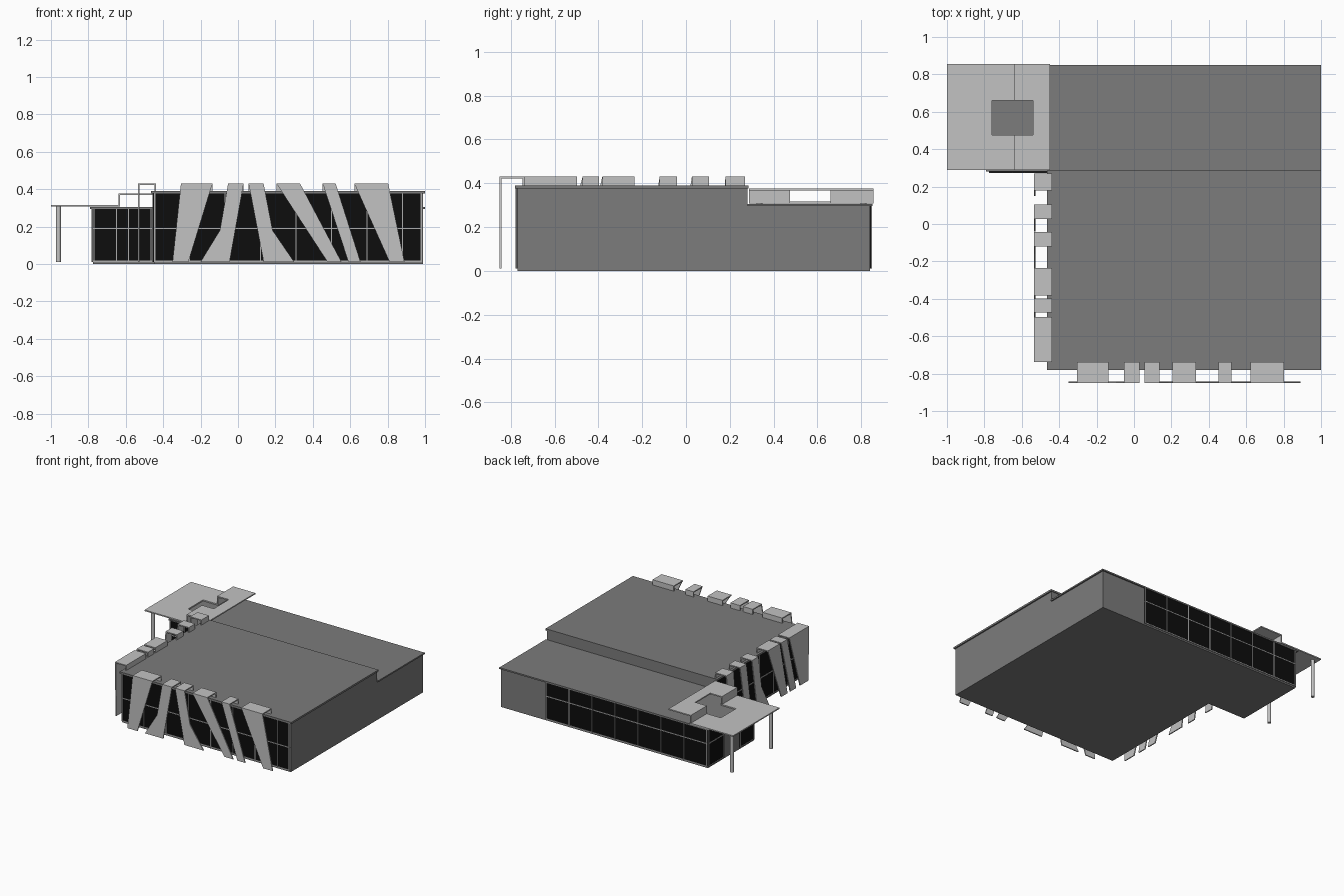
import bpy, bmesh
from mathutils import Vector

if "Cube" in bpy.data.objects:
    bpy.data.objects.remove(bpy.data.objects["Cube"])


def material(name, v):
    m = bpy.data.materials.new(name)
    m.diffuse_color = (v, v, v, 1)
    m.use_nodes = True
    m.node_tree.nodes["Principled BSDF"].inputs["Base Color"].default_value = m.diffuse_color
    return m


GREY = material("wall grey", 0.2)
LIGHT = material("light panel grey", 0.54)
GLASS = material("black glass", 0.004)
FRAME = material("frame grey", 0.42)


def finish(name, bm, mat):
    bmesh.ops.recalc_face_normals(bm, faces=bm.faces)
    me = bpy.data.meshes.new(name)
    bm.to_mesh(me)
    bm.free()
    me.materials.append(mat)
    ob = bpy.data.objects.new(name, me)
    bpy.context.collection.objects.link(ob)
    return ob


def add_box(bm, x0, x1, y0, y1, z0, z1):
    vs = bmesh.ops.create_cube(bm, size=1)["verts"]
    for v in vs:
        v.co = Vector((x1 if v.co.x > 0 else x0, y1 if v.co.y > 0 else y0,
                       z1 if v.co.z > 0 else z0))


def add_prism(bm, pts, offset):
    """Extrude a planar outline by an offset vector."""
    f = bm.faces.new([bm.verts.new(p) for p in pts])
    ext = bmesh.ops.extrude_face_region(bm, geom=[f])["geom"]
    # the starting face is kept as the opposite cap
    if not f.is_valid:
        return
    bmesh.ops.translate(bm, vec=offset,
                        verts=[v for v in ext if isinstance(v, bmesh.types.BMVert)])


def box(name, mat, *b):
    bm = bmesh.new()
    add_box(bm, *b)
    return finish(name, bm, mat)


# Building volumes and overhanging roofs
box("main_hall", GREY, -0.45, 0.99, -0.77, 0.28, 0.0, 0.38)
box("main_roof", GREY, -0.465, 1.0, -0.78, 0.285, 0.376, 0.39)
box("rear_wing", GREY, -0.775, 0.99, 0.28, 0.84, 0.0, 0.3)
box("rear_roof", GREY, -0.79, 1.0, 0.281, 0.85, 0.295, 0.306)


def glazing(name, axis, wall, sign, a, b, top, bars, rail=0.19):
    """Glass plate on a wall with vertical bars and horizontal rails."""
    def plate(bm, u0, u1, z0, z1, t):
        d = sorted((wall, wall + sign * t))
        if axis == "y":
            add_box(bm, u0, u1, d[0], d[1], z0, z1)
        else:
            add_box(bm, d[0], d[1], u0, u1, z0, z1)
    bm = bmesh.new()
    plate(bm, a, b, 0.012, top, 0.004)
    finish(name + "_glass", bm, GLASS)
    bm = bmesh.new()
    w = 0.0035
    for u in bars:
        plate(bm, u - w, u + w, 0.012, top, 0.008)
    for z in (0.015, rail):
        plate(bm, a, b, z - w, z + w, 0.007)
    finish(name + "_frame", bm, FRAME)


def spaced(a, b, n):
    return [a + (b - a) * i / n for i in range(n + 1)]


glazing("front", "y", -0.77, -1, -0.45, 0.985, 0.376,
        [-0.445] + [-0.26 + 0.19 * i for i in range(7)] + [0.98])
glazing("hall_side", "x", -0.45, -1, -0.77, 0.28, 0.376, spaced(-0.766, 0.276, 6))
glazing("wing_front", "y", 0.28, -1, -0.775, -0.46, 0.295,
        [-0.77, -0.65, -0.585, -0.53, -0.465])
glazing("wing_back", "y", 0.84, 1, -0.775, 0.607, 0.295, spaced(-0.77, 0.603, 7))
glazing("wing_end_left", "x", -0.775, -1, 0.28, 0.455, 0.295, [0.285, 0.45])
glazing("wing_end_right", "x", -0.775, -1, 0.645, 0.84, 0.295, [0.65, 0.835])

# Canopy: a folded sheet with a rectangular opening across the fold
LO, HI, T = 0.307, 0.368, 0.009
bm = bmesh.new()
fold = [(-1, LO), (-0.64 + T, LO), (-0.64 + T, HI), (-0.45, HI),
        (-0.45, HI + T), (-0.64, HI + T), (-0.64, LO + T), (-1, LO + T)]
for y0, y1 in ((0.288, 0.475), (0.66, 0.855)):
    add_prism(bm, [(x, y0, z) for x, z in fold], Vector((0, y1 - y0, 0)))
add_box(bm, -1, -0.76, 0.475, 0.66, LO, LO + T)
add_box(bm, -0.54, -0.45, 0.475, 0.66, HI, HI + T)
finish("canopy", bm, LIGHT)

# Canopy posts
for i, y in enumerate((0.335, 0.81)):
    bm = bmesh.new()
    bmesh.ops.create_cone(bm, cap_ends=True, segments=16, radius1=0.013,
                          radius2=0.013, depth=0.3)
    bmesh.ops.translate(bm, verts=bm.verts, vec=(-0.96, y, 0.16))
    post = finish(f"canopy_post_{i + 1}", bm, LIGHT)
    for p in post.data.polygons:
        p.use_smooth = len(p.vertices) == 4
    post.data.set_sharp_from_angle(angle=0.7)


def fin(name, place, depth, top, bottom, knee=None):
    """Slanted blade that folds over the roof edge; knee bends one side."""
    zt, zb, t = 0.43, 0.012, 0.008
    left, right = [], []
    if knee:
        (left if knee[0] == "left" else right).append((knee[1], 0.18))
    outline = [(top[0], zt)] + left + [(bottom[0], zb), (bottom[1], zb)] + right + [(top[1], zt)]
    bm = bmesh.new()
    shift = Vector(place(0, t, 0)) - Vector(place(0, 0, 0))
    add_prism(bm, [place(u, 0, z) for u, z in outline], shift)
    cap = [(0, zt), (depth, zt), (depth, 0.388), (depth - t, 0.388),
           (depth - t, zt - t), (0, zt - t)]
    along = Vector(place(top[1], 0, 0)) - Vector(place(top[0], 0, 0))
    add_prism(bm, [place(top[0], d, z) for d, z in cap], along)
    finish(name, bm, LIGHT)


# Fins along the front
front_fins = [
    ((-0.305, -0.137), (-0.35, -0.265), None),
    ((-0.053, 0.03), (-0.20, -0.045), ("left", -0.097)),
    ((0.057, 0.137), (0.137, 0.30), ("right", 0.185)),
    ((0.206, 0.332), (0.478, 0.553), None),
    ((0.453, 0.522), (0.59, 0.655), None),
    ((0.622, 0.803), (0.81, 0.89), None)]
for i, (top, bottom, knee) in enumerate(front_fins):
    fin(f"front_fin_{i + 1}", lambda u, d, z: (u, -0.85 + d, z), 0.112, top, bottom, knee)

# Fins along the left side
side_fins = [
    ((-0.737, -0.497), (-0.73, -0.63), None),
    ((-0.472, -0.397), (-0.58, -0.51), None),
    ((-0.382, -0.235), (-0.475, -0.40), None),
    ((-0.12, -0.042), (-0.25, -0.11), ("left", -0.16)),
    ((0.027, 0.104), (-0.04, 0.03), None),
    ((0.18, 0.27), (0.15, 0.22), None)]
for i, (top, bottom, knee) in enumerate(side_fins):
    fin(f"side_fin_{i + 1}", lambda u, d, z: (-0.535 + d, u, z), 0.097, top, bottom, knee)
